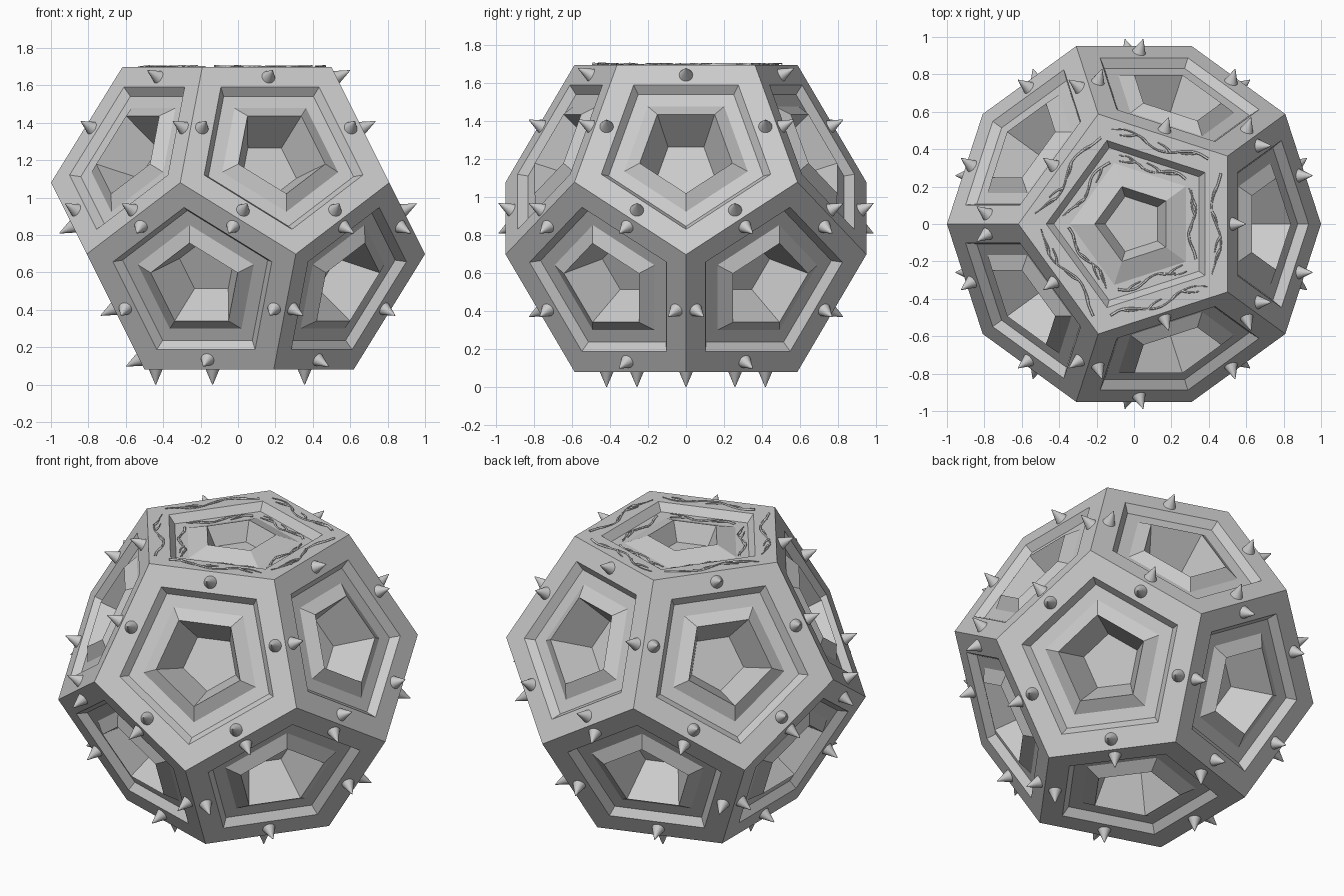
import bpy, bmesh, random
from math import cos, sin, pi, radians, atan
from mathutils import Vector, Matrix

if "Cube" in bpy.data.objects:
    bpy.data.objects.remove(bpy.data.objects["Cube"])

random.seed(4)
INR = 0.809                  # distance from centre to each face
CENTRE = Vector((0, 0, 0.889))
TILT = atan(0.5)


def frame(az, el, flip):
    """Matrix of a face: local x points to an edge middle, local z outwards."""
    n = Vector((cos(el) * cos(az), cos(el) * sin(az), sin(el)))
    u = Vector((-sin(el) * cos(az), -sin(el) * sin(az), cos(el))) * flip
    m = Matrix((u, n.cross(u), n)).transposed().to_4x4()
    m.translation = CENTRE + n * INR
    return m


# the twelve faces, top face first
top = Matrix.Translation(CENTRE + Vector((0, 0, INR)))
bottom = (Matrix.Translation(CENTRE - Vector((0, 0, INR)))
          @ Matrix.Rotation(pi / 5, 4, 'Z') @ Matrix.Rotation(pi, 4, 'X'))
faces = [top, bottom]
for k in range(5):
    faces.append(frame(2 * pi * k / 5, TILT, 1))
    faces.append(frame(2 * pi * k / 5 + pi / 5, -TILT, -1))

# stepped section of a face: (apothem, height)
SIDE = [(0.5, 0), (0.38, 0), (0.347, -0.045), (0.277, -0.045), (0.208, 0), (0.13, -0.23)]
TOP = [(0.5, 0), (0.38, 0), (0.347, -0.045), (0.277, -0.045), (0.17, 0), (0.125, -0.11)]


def finish(bm, name):
    me = bpy.data.meshes.new(name)
    bm.to_mesh(me)
    bm.free()
    ob = bpy.data.objects.new(name, me)
    bpy.context.collection.objects.link(ob)
    return ob


# body: twelve stepped pentagon panels welded together
bm = bmesh.new()
for i, m in enumerate(faces):
    rings = []
    for ap, h in (TOP if i == 0 else SIDE):
        r = ap / cos(pi / 5)
        rings.append([bm.verts.new(m @ Vector((r * cos(pi / 5 + 2 * pi * j / 5),
                                               r * sin(pi / 5 + 2 * pi * j / 5), h)))
                      for j in range(5)])
    for a, b in zip(rings, rings[1:]):
        for j in range(5):
            q = (j + 1) % 5
            bm.faces.new((a[j], a[q], b[q], b[j]))
    bm.faces.new(rings[-1])
bmesh.ops.remove_doubles(bm, verts=bm.verts, dist=0.004)
bmesh.ops.recalc_face_normals(bm, faces=bm.faces)
finish(bm, "body")

# spikes: five on the rim of every face but the top
bm = bmesh.new()
for m in faces[1:]:
    for j in range(5):
        a = 2 * pi * j / 5
        p = Matrix.Translation((0.44 * cos(a), 0.44 * sin(a), 0.039))
        bmesh.ops.create_cone(bm, cap_ends=True, segments=20, radius1=0.037,
                              radius2=0.002, depth=0.082, matrix=m @ p)
spikes = finish(bm, "spikes")
bpy.context.view_layer.objects.active = spikes
spikes.select_set(True)
bpy.ops.object.shade_smooth_by_angle(angle=radians(35))

# vines: wavy twigs on the top rim and on the top recess floor
cu = bpy.data.curves.new("vines", 'CURVE')
cu.dimensions = '3D'
cu.bevel_depth = 0.007
cu.bevel_resolution = 1
cu.resolution_u = 3


def twig(pts, rot):
    s = cu.splines.new('BEZIER')
    s.bezier_points.add(len(pts) - 1)
    for k, (bp, p) in enumerate(zip(s.bezier_points, pts)):
        bp.co = top @ rot @ Vector(p)
        bp.handle_left_type = bp.handle_right_type = 'AUTO'
        bp.radius = 1 - 0.6 * k / (len(pts) - 1)


for side in range(5):
    rot = Matrix.Rotation(2 * pi * side / 5, 4, 'Z')
    for ap, half, wave, z in ((0.44, 0.27, 0.026, 0.002), (0.312, 0.19, 0.02, -0.043)):
        sgn = random.choice((-1, 1))
        ph = random.uniform(0, 6)
        stem = [(ap + wave * sin(ph + k * 1.1), sgn * half * (k / 4 - 1),
                 z + random.uniform(-0.003, 0.005)) for k in range(9)]
        twig(stem, rot)
        for k in (1, 3, 5, 6):
            x, y, _ = stem[k]
            d = -1 if x > ap else 1
            twig([(x, y, z), (x + d * wave * 0.7, y + sgn * 0.03, z + 0.003),
                  (x + d * wave * 1.2, y + sgn * 0.085, z)], rot)
vines = bpy.data.objects.new("vines", cu)
bpy.context.collection.objects.link(vines)
